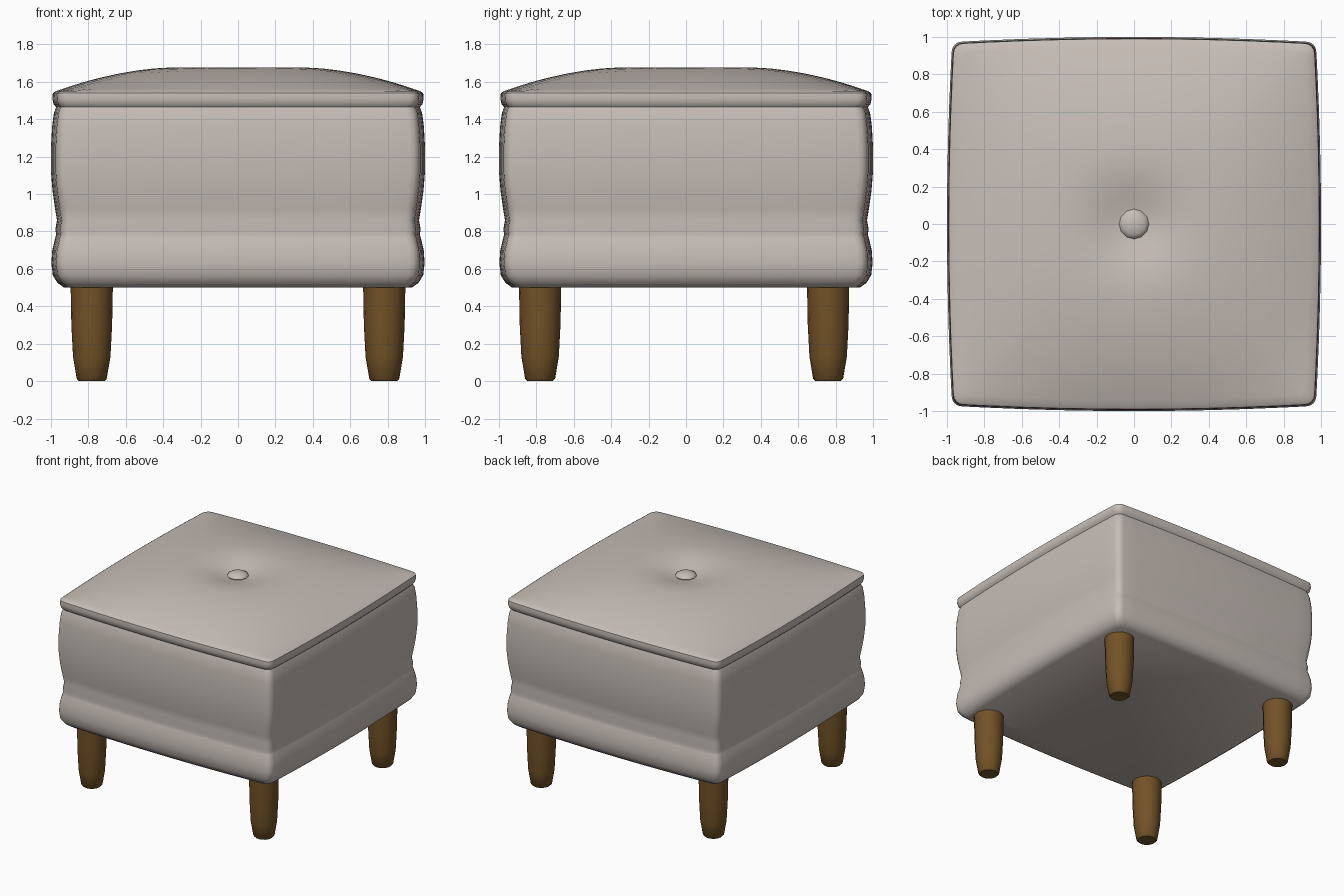
import bpy, bmesh, math

if "Cube" in bpy.data.objects:
    bpy.data.objects.remove(bpy.data.objects["Cube"])

def material(name, rgb):
    m = bpy.data.materials.new(name)
    m.diffuse_color = (*rgb, 1)
    m.use_nodes = True
    m.node_tree.nodes["Principled BSDF"].inputs["Base Color"].default_value = m.diffuse_color
    return m

FABRIC = material("warm grey fabric", (0.57, 0.51, 0.47))
WOOD = material("brown wood", (0.17, 0.085, 0.02))

def make_object(name, bm, mat, angle):
    bmesh.ops.recalc_face_normals(bm, faces=bm.faces)
    me = bpy.data.meshes.new(name)
    bm.to_mesh(me)
    bm.free()
    ob = bpy.data.objects.new(name, me)
    bpy.context.collection.objects.link(ob)
    me.materials.append(mat)
    bpy.ops.object.select_all(action='DESELECT')
    ob.select_set(True)
    bpy.context.view_layer.objects.active = ob
    bpy.ops.object.shade_smooth_by_angle(angle=math.radians(angle))
    return ob

def loft(bm, rings, close_ends=True):
    vs = [[bm.verts.new(p) for p in r] for r in rings]
    n = len(vs[0])
    for a, b in zip(vs, vs[1:]):
        for i in range(n):
            j = (i + 1) % n
            bm.faces.new((a[i], a[j], b[j], b[i]))
    if close_ends:
        bm.faces.new(vs[0])
        bm.faces.new(vs[-1])

# Bulging square outline with small rounded corners
def outline():
    side = [(1 - 0.025 * (s / 0.92) ** 2, s) for s in
            (-0.92, -0.8, -0.6, -0.4, -0.2, 0, 0.2, 0.4, 0.6, 0.8, 0.92)]
    side += [(0.92 + 0.055 * math.cos(a), 0.92 + 0.055 * math.sin(a))
             for a in (math.pi / 8, math.pi / 4, 3 * math.pi / 8)]
    pts = []
    for q in range(4):
        c, s = round(math.cos(q * math.pi / 2)), round(math.sin(q * math.pi / 2))
        pts += [(c * x - s * y, s * x + c * y) for x, y in side]
    return pts

# Pillow height with a dimple at the button
def pillow(x, y):
    g = lambda v: max(0, 1 - (abs(v) / 0.97) ** 2.6)
    return 1.55 + 0.142 * g(x) * g(y) - 0.07 * math.exp(-(x * x + y * y) / 0.05)

# Upholstered cushion: side profile, then shrinking rings over the top
PLAN = outline()
PROFILE = [(0.93, 0.5), (0.965, 0.525), (0.99, 0.565), (0.998, 0.63), (0.993, 0.7),
           (0.978, 0.765), (0.972, 0.785), (0.977, 0.81), (0.968, 0.86), (0.978, 0.92),
           (0.992, 1.02), (1.0, 1.12), (1.0, 1.25), (0.994, 1.36), (0.985, 1.43),
           (0.973, 1.465), (0.986, 1.48), (0.993, 1.51), (0.99, 1.54), (0.975, 1.55)]
rings = [[(x * h, y * h, z) for x, y in PLAN] for h, z in PROFILE]
for t in (0.94, 0.9, 0.83, 0.74, 0.64, 0.54, 0.45, 0.37, 0.3, 0.23, 0.17, 0.11, 0.05):
    # rings turn from square to round towards the middle
    k = min(1, max(0, (0.6 - t) / 0.4))
    ring = []
    for x, y in PLAN:
        f = t * (1 - k + k / math.hypot(x, y))
        ring.append((x * f, y * f, pillow(x * f, y * f)))
    rings.append(ring)
bm = bmesh.new()
loft(bm, rings)
make_object("cushion", bm, FABRIC, 50)

# Tufting button
bm = bmesh.new()
bmesh.ops.create_uvsphere(bm, u_segments=12, v_segments=8, radius=1)
for v in bm.verts:
    v.co = (v.co.x * 0.08, v.co.y * 0.08, 1.635 + v.co.z * 0.03)
make_object("button", bm, FABRIC, 50)

# Four tapered round legs
LEG = [(0.068, 0), (0.08, 0.012), (0.1, 0.13), (0.109, 0.3), (0.113, 0.51)]
for name, sx, y in (("front_left_leg", -1, -0.78), ("front_right_leg", 1, -0.78),
                    ("back_left_leg", -1, 0.76), ("back_right_leg", 1, 0.76)):
    bm = bmesh.new()
    loft(bm, [[(sx * 0.782 + r * math.cos(i * math.pi / 8), y + r * math.sin(i * math.pi / 8), z)
               for i in range(16)] for r, z in LEG])
    make_object(name, bm, WOOD, 40)
